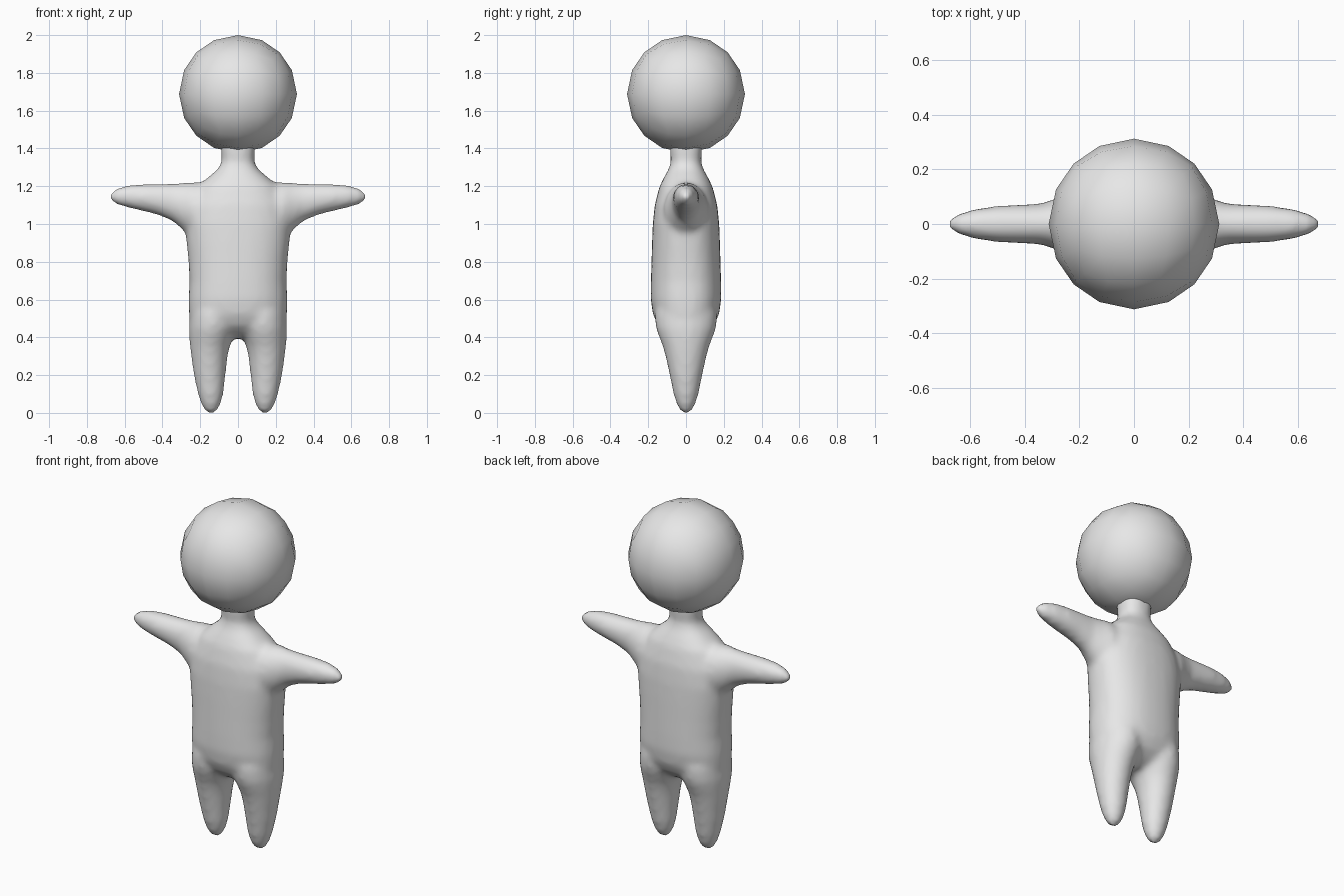
import bpy, bmesh, math
from mathutils import Vector

if "Cube" in bpy.data.objects:
    bpy.data.objects.remove(bpy.data.objects["Cube"])

grey = bpy.data.materials.new("plain_grey")
grey.diffuse_color = (0.8, 0.8, 0.8, 1)
grey.use_nodes = True
grey.node_tree.nodes["Principled BSDF"].inputs["Base Color"].default_value = grey.diffuse_color


def finish(bm, name):
    bmesh.ops.recalc_face_normals(bm, faces=bm.faces[:])
    mesh = bpy.data.meshes.new(name)
    bm.to_mesh(mesh)
    bm.free()
    mesh.materials.append(grey)
    obj = bpy.data.objects.new(name, mesh)
    bpy.context.collection.objects.link(obj)
    mesh.polygons.foreach_set("use_smooth", [True] * len(mesh.polygons))
    return obj


def loft(bm, rings, power=2.0, segments=32):
    """Closed skin through rings of (centre, u half axis, v half axis)."""
    loops = []
    for centre, u, v in rings:
        loop = []
        for i in range(segments):
            a = 2 * math.pi * i / segments
            c, s = math.cos(a), math.sin(a)
            c = math.copysign(abs(c) ** (2 / power), c)
            s = math.copysign(abs(s) ** (2 / power), s)
            loop.append(bm.verts.new(Vector(centre) + Vector(u) * c + Vector(v) * s))
        loops.append(loop)
    for a, b in zip(loops, loops[1:]):
        for i in range(segments):
            j = (i + 1) % segments
            bm.faces.new((a[i], a[j], b[j], b[i]))
    bm.faces.new(loops[0][::-1])
    bm.faces.new(loops[-1])


bm = bmesh.new()

# Torso and neck: height, half width, half depth
torso = [(0.395, 0.19, 0.05), (0.42, 0.23, 0.10), (0.46, 0.25, 0.145),
         (0.52, 0.26, 0.175), (0.6, 0.262, 0.187), (0.7, 0.257, 0.186),
         (0.8, 0.262, 0.183), (0.9, 0.272, 0.18), (1.0, 0.28, 0.176),
         (1.1, 0.265, 0.166), (1.2, 0.215, 0.14), (1.25, 0.155, 0.115),
         (1.29, 0.108, 0.092), (1.33, 0.085, 0.08), (1.38, 0.09, 0.085),
         (1.45, 0.09, 0.085)]
loft(bm, [((0, 0, z), (w, 0, 0), (0, d, 0)) for z, w, d in torso], 2.3)

# Legs: height, inner x, outer x, half depth
leg = [(-0.004, 0.13, 0.155, 0.01), (0.01, 0.11, 0.175, 0.03),
       (0.04, 0.093, 0.193, 0.048), (0.1, 0.077, 0.213, 0.067),
       (0.2, 0.066, 0.234, 0.087), (0.3, 0.055, 0.248, 0.109),
       (0.35, 0.044, 0.254, 0.122), (0.4, 0.026, 0.258, 0.142),
       (0.45, 0.01, 0.26, 0.16), (0.52, 0.005, 0.255, 0.165), (0.6, 0.01, 0.24, 0.15)]

# Arms: distance out, underside, top, half depth
arm = [(0.14, 0.93, 1.21, 0.12), (0.24, 0.93, 1.222, 0.115),
       (0.29, 0.965, 1.217, 0.092), (0.34, 1.012, 1.215, 0.075),
       (0.42, 1.047, 1.213, 0.071), (0.5, 1.067, 1.212, 0.067),
       (0.58, 1.085, 1.206, 0.056), (0.64, 1.103, 1.19, 0.039),
       (0.67, 1.12, 1.17, 0.023), (0.684, 1.138, 1.152, 0.008)]

for side in (-1, 1):
    loft(bm, [((side * (a + b) / 2, 0, z), ((b - a) / 2, 0, 0), (0, d, 0))
              for z, a, b, d in leg])
    loft(bm, [((side * x, 0, (a + b) / 2), (0, d, 0), (0, 0, (b - a) / 2))
              for x, a, b, d in arm])

# Fuse the limbs and torso into one soft body
body = finish(bm, "body")
fuse = body.modifiers.new("fuse", 'REMESH')
fuse.mode = 'VOXEL'
fuse.voxel_size = 0.016
fuse.use_smooth_shade = True
soften = body.modifiers.new("soften", 'SMOOTH')
soften.factor = 0.5
soften.iterations = 10

# Head: cube grid rounded into a coarse ball
bm = bmesh.new()
bmesh.ops.create_cube(bm, size=2)
bmesh.ops.subdivide_edges(bm, edges=bm.edges[:], cuts=3, use_grid_fill=True)
for v in bm.verts:
    p = Vector([c * (0.853 + 0.147 * c * c) for c in v.co])
    v.co = p.normalized() * 0.312 + Vector((0, 0, 1.688))
finish(bm, "head")
